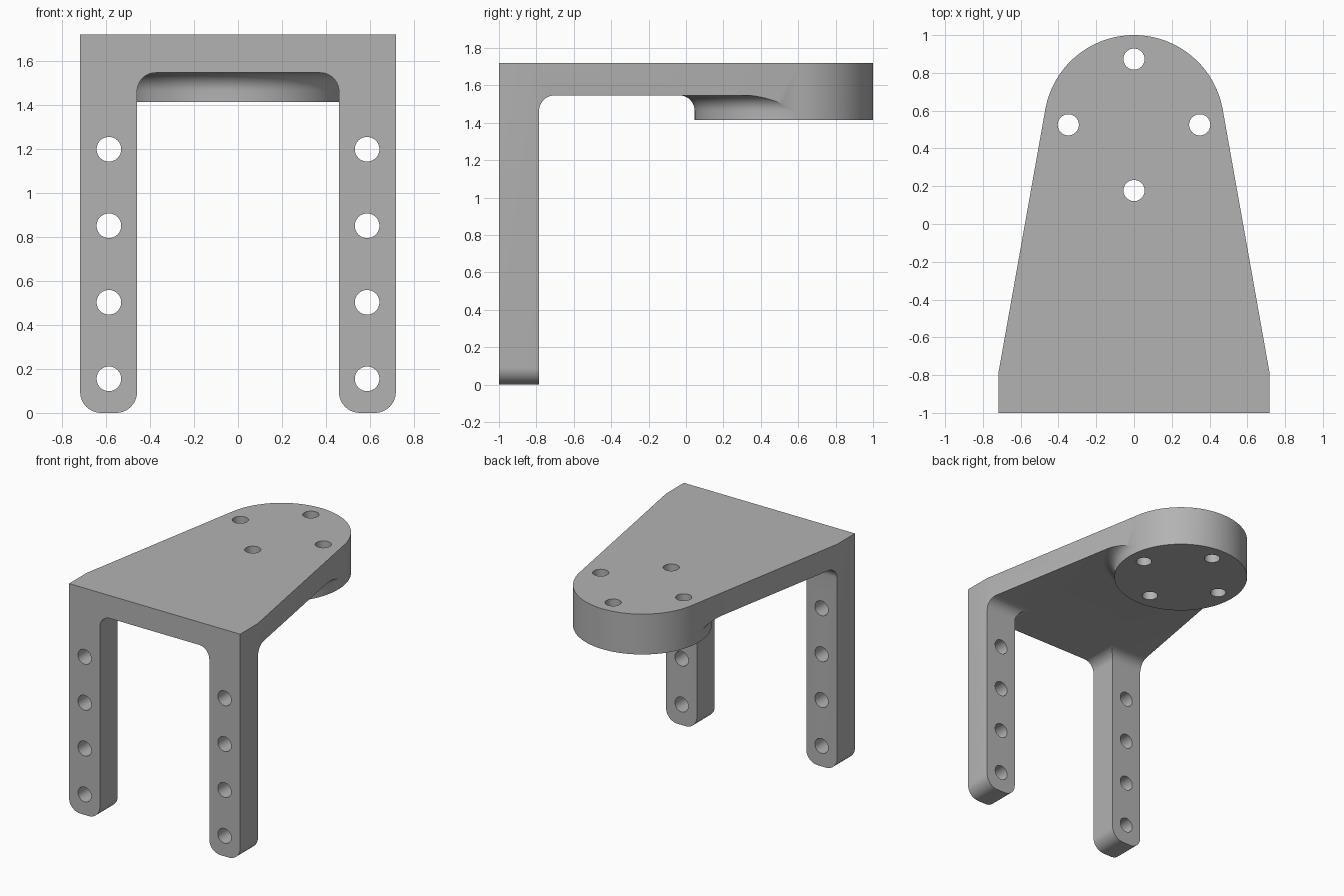
import bpy, bmesh
from math import pi, sin, cos, acos, atan2, hypot
from mathutils import Vector

if "Cube" in bpy.data.objects:
    bpy.data.objects.remove(bpy.data.objects["Cube"])

TOP, PLATE, BOSS = 1.72, 1.547, 1.414      # top, plate underside, boss underside
HALF, INNER, BACK = 0.718, 0.459, -0.786   # leg outer x, inner x, rear y
R, CY, FILLET, HOLE = 0.477, 0.523, 0.082, 0.056

grey = bpy.data.materials.new("grey metal")
grey.use_nodes = True
grey.diffuse_color = (0.45, 0.45, 0.45, 1)
grey.node_tree.nodes["Principled BSDF"].inputs["Base Color"].default_value = grey.diffuse_color


def rounded(corners, steps=10):
    """Polygon from (x, y, radius) corners, rounding the square ones with a radius."""
    out = []
    for i, (x, y, r) in enumerate(corners):
        p = Vector((x, y))
        if not r:
            out.append(p)
            continue
        u = (Vector(corners[i - 1][:2]) - p).normalized()
        v = (Vector(corners[(i + 1) % len(corners)][:2]) - p).normalized()
        for k in range(steps + 1):
            a = pi / 2 * k / steps
            out.append(p + r * (u + v - v * cos(a) - u * sin(a)))
    return out


def finish(name, bm):
    bmesh.ops.recalc_face_normals(bm, faces=bm.faces)
    mesh = bpy.data.meshes.new(name)
    bm.to_mesh(mesh)
    bm.free()
    mesh.materials.append(grey)
    obj = bpy.data.objects.new(name, mesh)
    bpy.context.collection.objects.link(obj)
    return obj


def prism(name, points, axis, lo, hi):
    """Extrude a 2D outline along the given axis."""
    place = {"x": lambda a, b, t: (t, a, b), "y": lambda a, b, t: (a, t, b),
             "z": lambda a, b, t: (a, b, t)}[axis]
    bm = bmesh.new()
    face = bm.faces.new([bm.verts.new(place(a, b, lo)) for a, b in points])
    ext = bmesh.ops.extrude_face_region(bm, geom=[face])["geom"]
    bmesh.ops.translate(bm, vec=place(0, 0, hi - lo),
                        verts=[g for g in ext if isinstance(g, bmesh.types.BMVert)])
    return finish(name, bm)


def lathe(name, profile, y, steps=128):
    """Solid of revolution around a vertical axis at the given y."""
    bm = bmesh.new()
    rings = [[bm.verts.new((r * cos(2 * pi * k / steps), y + r * sin(2 * pi * k / steps), z))
              for k in range(steps)] for r, z in profile]
    for a, b in zip(rings, rings[1:]):
        for k in range(steps):
            n = (k + 1) % steps
            bm.faces.new((a[k], a[n], b[n], b[k]))
    bm.faces.new(rings[0])
    bm.faces.new(rings[-1])
    return finish(name, bm)


def combine(target, tool, operation):
    """Apply a boolean and discard the tool."""
    mod = target.modifiers.new(operation, "BOOLEAN")
    mod.object, mod.operation, mod.solver = tool, operation, "EXACT"
    bpy.context.view_layer.objects.active = target
    bpy.ops.object.modifier_apply(modifier=mod.name)
    bpy.data.objects.remove(tool)


def circle(x, y, r, steps=40):
    return [(x + r * cos(2 * pi * k / steps), y + r * sin(2 * pi * k / steps)) for k in range(steps)]


# Tapered outline: round nose with straight sides tangent to it
kx, ky = HALF, -0.79
tangent = atan2(ky - CY, kx) + acos(R / hypot(kx, ky - CY))
arc = [tangent + (pi - 2 * tangent) * k / 56 for k in range(57)]
nose = [(R * cos(a), CY + R * sin(a)) for a in arc]
tx, ty = nose[0]
qx, qy = tx + 1.3 * (kx - tx), ty + 1.3 * (ky - ty)
bracket = prism("bracket", [(qx, qy)] + nose + [(-qx, qy)], "z", -0.1, TOP + 0.1)

# Front envelope with rounded feet
envelope = prism("envelope", rounded([(-HALF, 0, 0.095), (HALF, 0, 0.095),
                                      (HALF, TOP, 0), (-HALF, TOP, 0)]), "y", -1, 1.2)
combine(bracket, envelope, "INTERSECT")

# Space behind the legs and below the plate, leaving the filleted round boss
space = prism("space", rounded([(BACK, -0.2, 0), (BACK, PLATE, 0.085), (0.58, PLATE, 0),
                                (0.58, BOSS, 0), (1.3, BOSS, 0), (1.3, -0.2, 0)]), "x", -1, 1)
flare = [(R + FILLET * (1 - cos(a)), PLATE - FILLET * (1 - sin(a)))
         for a in (pi / 2 * k / 10 for k in range(11))]
boss = lathe("boss", [(R, BOSS)] + flare + [(R + FILLET, PLATE + 0.05)], CY)
combine(space, boss, "DIFFERENCE")
combine(bracket, space, "DIFFERENCE")

# Opening between the legs
half = [(INNER, PLATE, 0.085), (INNER, 0, 0.095), (0.57, 0, 0), (0.57, -0.2, 0)]
opening = prism("opening", rounded(half + [(-x, z, r) for x, z, r in reversed(half)]), "y", -1.2, -0.6)
combine(bracket, opening, "DIFFERENCE")

# Leg holes and plate holes
for x in (-0.587, 0.587):
    for z in (0.155, 0.503, 0.851, 1.199):
        combine(bracket, prism("leg_hole", circle(x, z, HOLE), "y", -1.2, -0.6), "DIFFERENCE")
for k in range(4):
    x, y = 0.348 * cos(k * pi / 2), CY + 0.002 + 0.348 * sin(k * pi / 2)
    combine(bracket, prism("plate_hole", circle(x, y, HOLE), "z", 1.2, 1.9), "DIFFERENCE")

# Smooth curved surfaces, keep edges sharp
bpy.ops.object.select_all(action="DESELECT")
bracket.select_set(True)
bpy.context.view_layer.objects.active = bracket
bpy.ops.object.shade_smooth_by_angle(angle=pi / 6)
